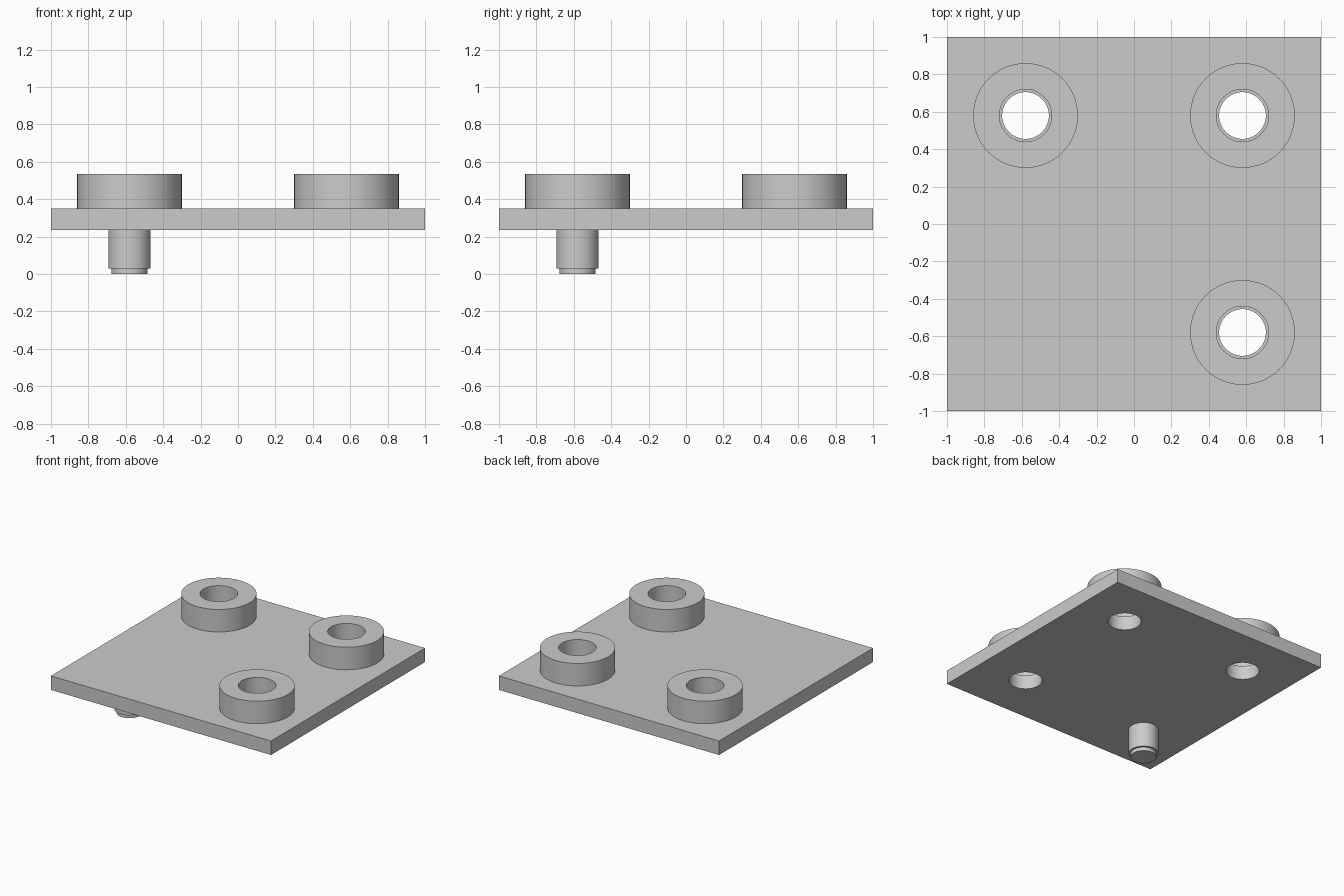
import bpy
import math

if "Cube" in bpy.data.objects:
    bpy.data.objects.remove(bpy.data.objects["Cube"], do_unlink=True)

SIDES = 64
OFFSET = 0.58
PLATE_BOTTOM, PLATE_TOP, STUD_TOP = 0.235, 0.35, 0.535

grey = bpy.data.materials.new("light_grey")
grey.use_nodes = True
colour = (0.6, 0.6, 0.6, 1)
grey.diffuse_color = colour
grey.node_tree.nodes["Principled BSDF"].inputs["Base Color"].default_value = colour


def finish(obj):
    obj.data.materials.append(grey)
    bpy.ops.object.select_all(action="DESELECT")
    obj.select_set(True)
    bpy.context.view_layer.objects.active = obj
    bpy.ops.object.shade_smooth_by_angle(angle=math.radians(30))


def lathe(name, profile, x, y, closed=False):
    """Turn a (radius, height) profile round a vertical axis."""
    verts, faces, n = [], [], len(profile)
    for i in range(SIDES):
        a = math.tau * i / SIDES
        verts += [(r * math.cos(a), r * math.sin(a), z) for r, z in profile]
    for i in range(SIDES):
        j = (i + 1) % SIDES
        for k in range(n if closed else n - 1):
            m = (k + 1) % n
            faces.append((i * n + k, j * n + k, j * n + m, i * n + m))
    if not closed:
        faces.append([i * n for i in reversed(range(SIDES))])
        faces.append([i * n + n - 1 for i in range(SIDES)])
    mesh = bpy.data.meshes.new(name)
    mesh.from_pydata(verts, [], faces)
    obj = bpy.data.objects.new(name, mesh)
    obj.location = (x, y, 0)
    bpy.context.collection.objects.link(obj)
    return obj


# Square base plate
bpy.ops.mesh.primitive_cube_add(size=1, location=(0, 0, (PLATE_BOTTOM + PLATE_TOP) / 2))
plate = bpy.context.object
plate.name = "base_plate"
plate.scale = (2, 2, PLATE_TOP - PLATE_BOTTOM)
bpy.ops.object.transform_apply(location=False, rotation=False, scale=True)

# Hollow studs on three corners, each over a slightly narrower hole in the plate
corners = {"back_right": (-1, 1), "back_left": (1, 1), "front_left": (1, -1)}
for corner, (sx, sy) in corners.items():
    x, y = sx * OFFSET, sy * OFFSET
    ring = [(0.14, PLATE_TOP), (0.28, PLATE_TOP), (0.28, STUD_TOP), (0.14, STUD_TOP)]
    finish(lathe(corner + "_stud", ring, x, y, closed=True))

    cutter = lathe(corner + "_hole_cutter", [(0.125, 0.1), (0.125, 0.5)], x, y)
    cutter.hide_render = True
    cutter.hide_viewport = True
    cut = plate.modifiers.new(corner + "_hole", "BOOLEAN")
    cut.operation = "DIFFERENCE"
    cut.solver = "EXACT"
    cut.object = cutter

# Apply the holes, then drop the cutters
bpy.context.view_layer.objects.active = plate
for corner in corners:
    bpy.ops.object.modifier_apply(modifier=corner + "_hole")
    bpy.data.objects.remove(bpy.data.objects[corner + "_hole_cutter"], do_unlink=True)
finish(plate)

# Stepped locating pin under the fourth corner
pin = [(0.097, 0), (0.097, 0.03), (0.113, 0.03), (0.113, PLATE_BOTTOM)]
finish(lathe("locating_pin", pin, -OFFSET, -OFFSET))
